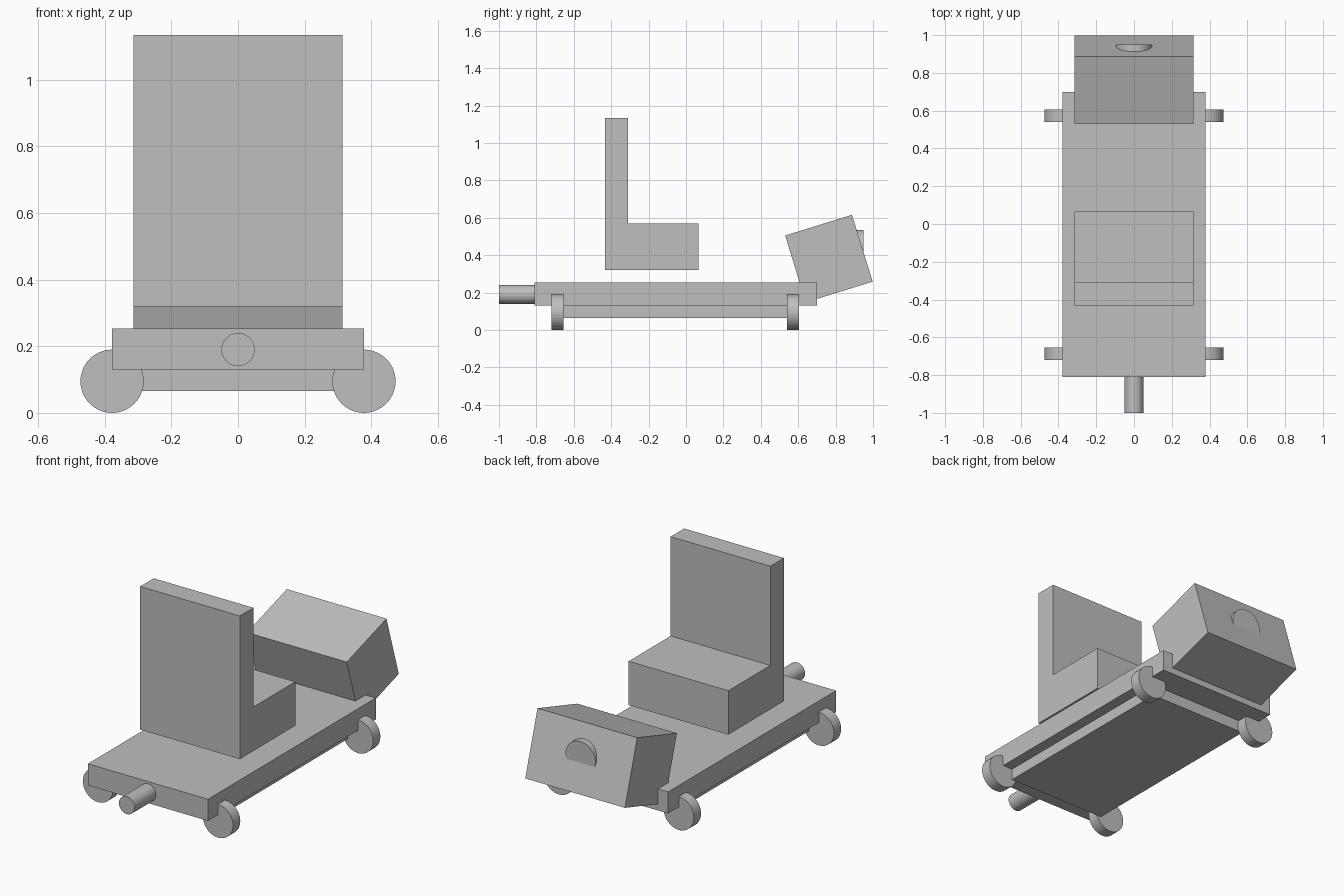
import bpy, bmesh, math
from mathutils import Matrix

if "Cube" in bpy.data.objects:
    bpy.data.objects.remove(bpy.data.objects["Cube"])

grey = bpy.data.materials.new("plain grey")
grey.diffuse_color = (0.52, 0.52, 0.52, 1)
grey.use_nodes = True
grey.node_tree.nodes["Principled BSDF"].inputs["Base Color"].default_value = grey.diffuse_color


def finish(bm, name):
    bmesh.ops.recalc_face_normals(bm, faces=bm.faces)
    mesh = bpy.data.meshes.new(name)
    bm.to_mesh(mesh)
    bm.free()
    mesh.materials.append(grey)
    ob = bpy.data.objects.new(name, mesh)
    bpy.context.collection.objects.link(ob)
    return ob


def prism(name, half_width, profile):
    """Extrude a (y, z) side profile symmetrically across x."""
    bm = bmesh.new()
    face = bm.faces.new([bm.verts.new((-half_width, y, z)) for y, z in profile])
    ext = bmesh.ops.extrude_face_region(bm, geom=[face])
    verts = [v for v in ext["geom"] if isinstance(v, bmesh.types.BMVert)]
    bmesh.ops.translate(bm, verts=verts, vec=(2 * half_width, 0, 0))
    return finish(bm, name)


def slab(name, half_width, y0, y1, z0, z1):
    return prism(name, half_width, [(y0, z0), (y1, z0), (y1, z1), (y0, z1)])


def disc(name, x, z, y0, y1, radius):
    """Cylinder with its axis along y."""
    bm = bmesh.new()
    place = Matrix.Translation((x, (y0 + y1) / 2, z)) @ Matrix.Rotation(math.pi / 2, 4, 'X')
    bmesh.ops.create_cone(bm, cap_ends=True, segments=40, radius1=radius,
                          radius2=radius, depth=y1 - y0, matrix=place)
    return finish(bm, name)


# Chassis: wide deck with a narrower belly plate underneath
slab("deck", 0.378, -0.81, 0.70, 0.13, 0.253)
slab("belly_plate", 0.315, -0.655, 0.54, 0.065, 0.14)

# L-shaped seat with tall backrest, hovering over the deck
prism("seat", 0.314, [(-0.432, 0.32), (0.067, 0.32), (0.067, 0.57),
                      (-0.31, 0.57), (-0.31, 1.135), (-0.432, 1.135)])

# Tilted square box at the back end
tilt, half = math.radians(17.2), 0.187
c, s = math.cos(tilt) * half, math.sin(tilt) * half
cy, cz = 0.764, 0.382
prism("tilted_box", 0.314, [(cy - c + s, cz - s - c), (cy + c + s, cz + s - c),
                            (cy + c - s, cz + s + c), (cy - c - s, cz - s + c)])

# Lamp half sunk in the box, and the rod at the front end
disc("lamp", 0, 0.44, 0.885, 0.95, 0.095)
disc("front_rod", 0, 0.19, -1.0, -0.80, 0.05)

# Four sideways wheels
for side, x in (("left", -0.378), ("right", 0.378)):
    for end, y0 in (("front", -0.72), ("back", 0.54)):
        disc(f"{end}_{side}_wheel", x, 0.095, y0, y0 + 0.065, 0.095)
